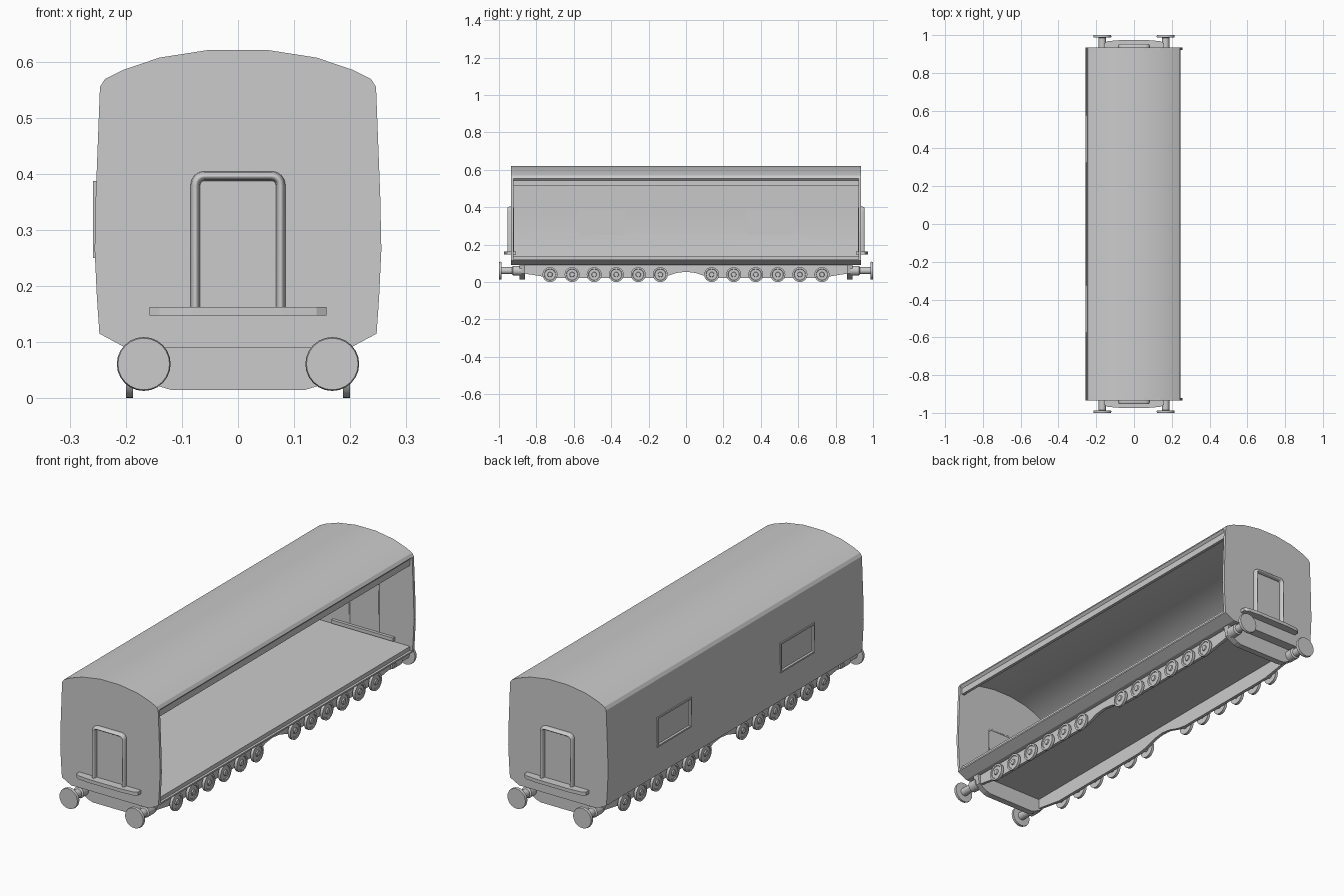
import bpy, bmesh, math
from mathutils import Matrix, Vector

if "Cube" in bpy.data.objects:
    bpy.data.objects.remove(bpy.data.objects["Cube"])


def finish(name, bm, smooth=False):
    bmesh.ops.recalc_face_normals(bm, faces=bm.faces)
    me = bpy.data.meshes.new(name)
    bm.to_mesh(me)
    bm.free()
    ob = bpy.data.objects.new(name, me)
    bpy.context.collection.objects.link(ob)
    if smooth:
        bpy.ops.object.select_all(action='DESELECT')
        ob.select_set(True)
        bpy.context.view_layer.objects.active = ob
        bpy.ops.object.shade_smooth_by_angle(angle=math.radians(30))
    return ob


def prism(name, pts, a, b, axis='Y', smooth=False):
    """Extrude a 2D outline from a to b along an axis."""
    place = {'X': lambda p: (a, p[0], p[1]),
             'Y': lambda p: (p[0], a, p[1]),
             'Z': lambda p: (p[0], p[1], a)}[axis]
    bm = bmesh.new()
    f = bm.faces.new([bm.verts.new(place(p)) for p in pts])
    ext = bmesh.ops.extrude_face_region(bm, geom=[f])['geom']
    d = Vector([(b - a) * (axis == k) for k in 'XYZ'])
    bmesh.ops.translate(bm, vec=d, verts=[v for v in ext if isinstance(v, bmesh.types.BMVert)])
    return finish(name, bm, smooth)


def box(name, x0, x1, y0, y1, z0, z1):
    return prism(name, [(x0, y0), (x1, y0), (x1, y1), (x0, y1)], z0, z1, 'Z')


def lathe(name, steps, origin, direction, seg=24):
    """Revolve (distance, radius) steps about a direction."""
    rot = Vector((0, 0, 1)).rotation_difference(Vector(direction)).to_matrix()
    bm = bmesh.new()
    rings = []
    for d, r in steps:
        rings.append([bm.verts.new(Vector(origin) + rot @ Vector(
            (r * math.cos(2 * math.pi * i / seg), r * math.sin(2 * math.pi * i / seg), d)))
            for i in range(seg)])
    for lo, hi in zip(rings, rings[1:]):
        for i in range(seg):
            j = (i + 1) % seg
            bm.faces.new((lo[i], lo[j], hi[j], hi[i]))
    bm.faces.new(rings[0])
    bm.faces.new(rings[-1])
    return finish(name, bm, True)


def flip(pts):
    return [(-x, z) for x, z in reversed(pts)]


# Body section: right half of side wall and roof, bottom to top
side = [(0.2, 0.09), (0.247, 0.115), (0.2515, 0.18), (0.2555, 0.265), (0.2535, 0.36), (0.246, 0.555)]
eave = [(0.246, 0.555), (0.237, 0.569), (0.205, 0.585), (0.14, 0.607), (0.05, 0.621)]
E, L = 0.935, 0.922

# End walls
full = side + eave[1:] + flip(side + eave[1:])
for s in (-1, 1):
    prism("end_wall", full, s * L, s * E)

# Roof shell, with a header over the open side
arc = eave + flip(eave)
ceiling = [(x * 0.955, z - 0.012) for x, z in reversed(arc)]
prism("roof", arc + ceiling, -E, E, smooth=True)
box("side_header", 0.222, 0.236, -L, L, 0.515, 0.558)

# Closed left wall
wall = [(-x, z) for x, z in side]
inner = [(x + 0.013, z) for x, z in reversed(wall)]
left_wall = prism("left_wall", wall + inner, -L, L, smooth=True)

# Floor with a stepped sill on the open side
prism("floor", [(-0.2, 0.09), (0.2, 0.09), (0.247, 0.115), (0.247, 0.122), (0.236, 0.122),
                (0.236, 0.14), (-0.245, 0.14), (-0.243, 0.115)], -L, L)

# Windows on the left wall: cut, frame and recessed pane
for s in (-1, 1):
    y0, y1 = sorted((s * 0.325, s * 0.575))
    z0, z1, t = 0.25, 0.387, 0.007
    cut = box("window_cutter", -0.3, -0.2, y0, y1, z0, z1)
    cut.hide_render = True
    cut.hide_viewport = True
    cut.display_type = 'WIRE'
    m = left_wall.modifiers.new("window", 'BOOLEAN')
    m.operation, m.object, m.solver = 'DIFFERENCE', cut, 'EXACT'
    box("window_pane", -0.247, -0.239, y0, y1, z0, z1)
    for a, b in ((z0, z0 + t), (z1 - t, z1)):
        box("window_rail", -0.258, -0.241, y0, y1, a, b)
    for a, b in ((y0, y0 + t), (y1 - t, y1)):
        box("window_stile", -0.258, -0.241, a, b, z0 + t, z1 - t)

# Gangway frame and step plate at each end
for s in (-1, 1):
    cu = bpy.data.curves.new("gangway_frame", 'CURVE')
    cu.dimensions = '3D'
    cu.bevel_depth = 0.0085
    cu.bevel_resolution = 3
    cu.use_fill_caps = True
    path = [(-0.076, 0.155)]
    for cx, a0 in ((-0.06, 180), (0.06, 90)):
        for i in range(5):
            a = math.radians(a0 - 22.5 * i)
            path.append((cx + 0.016 * math.cos(a), 0.38 + 0.016 * math.sin(a)))
    path.append((0.076, 0.155))
    sp = cu.splines.new('POLY')
    sp.points.add(len(path) - 1)
    for p, (x, z) in zip(sp.points, path):
        p.co = (x, 0, z, 1)
    ob = bpy.data.objects.new("gangway_frame", cu)
    ob.location = (0, s * 0.937, 0)
    ob.scale = (1, 2.1, 1)
    bpy.context.collection.objects.link(ob)
    plate = [(-0.158, 0.908), (0.158, 0.908), (0.158, 0.957), (0.14, 0.968), (0.08, 0.973),
             (-0.08, 0.973), (-0.14, 0.968), (-0.158, 0.957)]
    prism("step_plate", [(x, s * y) for x, y in plate], 0.147, 0.163, 'Z')

# Underframe side plates with a raised middle
half = [(0.0, 0.055), (0.05, 0.049), (0.11, 0.03), (0.16, 0.022), (0.72, 0.022), (0.86, 0.045), (0.86, 0.095)]
outline = half + [(-y, z) for y, z in reversed(half[1:])]
for s in (-1, 1):
    prism("underframe_side", outline, s * 0.164, s * 0.178, 'X')

# Headstocks
stock = [(0.12, 0.015), (0.14, 0.021), (0.185, 0.045), (0.195, 0.092)]
for s in (-1, 1):
    prism("headstock", stock + flip(stock), s * 0.86, s * 0.89)

# Wheels, six per side in two groups
for sx in (-1, 1):
    for sy in (-1, 1):
        for i in range(6):
            lathe("wheel", [(0, 0.014), (0.013, 0.014), (0.013, 0.04), (0.026, 0.04), (0.026, 0.031),
                            (0.023, 0.029), (0.023, 0.014), (0.028, 0.012)],
                  (sx * 0.174, sy * (0.137 + 0.118 * i), 0.04), (sx, 0, 0))

# Buffers at the four corners
for sx in (-1, 1):
    for sy in (-1, 1):
        lathe("buffer", [(0, 0.026), (0.045, 0.026), (0.05, 0.019), (0.106, 0.019),
                         (0.107, 0.047), (0.113, 0.048), (0.12, 0.046)],
              (sx * 0.168, sy * 0.88, 0.061), (0, sy, 0))
